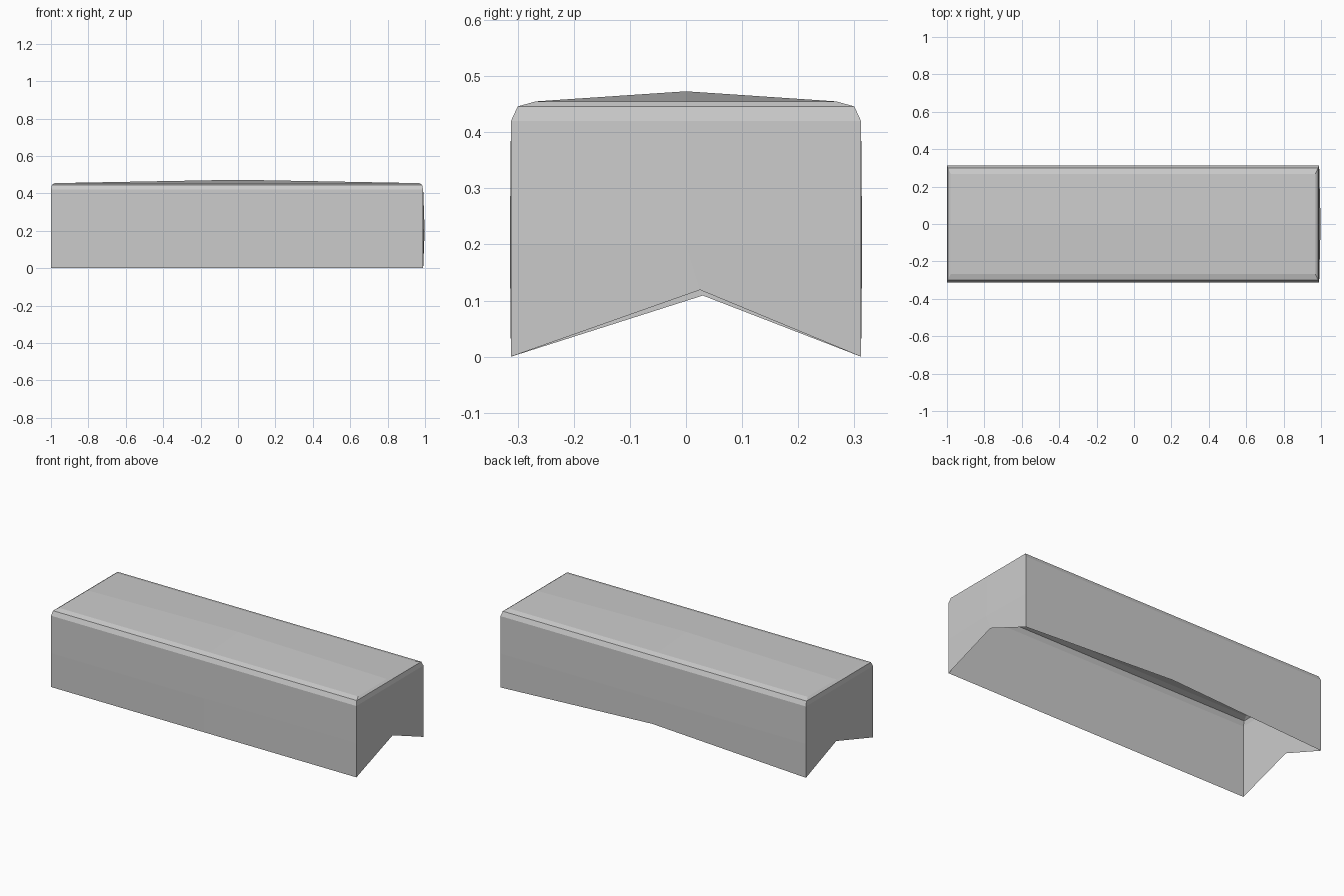
import bpy
import bmesh

if "Cube" in bpy.data.objects:
    bpy.data.objects.remove(bpy.data.objects["Cube"])

grey = bpy.data.materials.new("plain grey")
grey.diffuse_color = (0.6, 0.6, 0.6, 1)
grey.use_nodes = True
grey.node_tree.nodes["Principled BSDF"].inputs["Base Color"].default_value = grey.diffuse_color

bm = bmesh.new()


def ring(xl, xr, y, z, bulge_x=0.0, bulge_y=0.0, changes=None):
    """Eight points round the box: four corners and four side middles."""
    pts = [[xl, -y, z], [0, -y - bulge_y, z], [xr, -y, z], [xr + bulge_x, 0, z],
           [xr, y, z], [0, y + bulge_y, z], [xl, y, z], [xl, 0, z]]
    for i, (py, pz) in (changes or {}).items():
        pts[i][1:] = [py, pz]
    return [bm.verts.new(p) for p in pts]


# Open bottom rim: the ends and the back are cut up in shallow V notches
rings = [
    ring(-1, 0.99, 0.312, 0, changes={3: (0.025, 0.119), 5: (0.312, 0.05), 7: (0.03, 0.109)}),
    ring(-1, 0.99, 0.312, 0.20, 0.008, 0.002),   # slightly bulged walls
    ring(-1, 0.99, 0.312, 0.42),                 # rounded upper edge
    ring(-0.995, 0.984, 0.300, 0.446),
    ring(-0.98, 0.97, 0.268, 0.455),
]
for low, high in zip(rings, rings[1:]):
    for i in range(8):
        j = (i + 1) % 8
        bm.faces.new((low[i], low[j], high[j], high[i]))

# Gently crowned top, four quads meeting at a raised centre
peak = bm.verts.new((0, 0, 0.473))
top = rings[-1]
for c in (0, 2, 4, 6):
    bm.faces.new((top[c - 1], top[c], top[c + 1], peak))

mesh = bpy.data.meshes.new("hollow_cover")
bm.to_mesh(mesh)
bm.free()
mesh.materials.append(grey)
cover = bpy.data.objects.new("hollow_cover", mesh)
bpy.context.collection.objects.link(cover)
